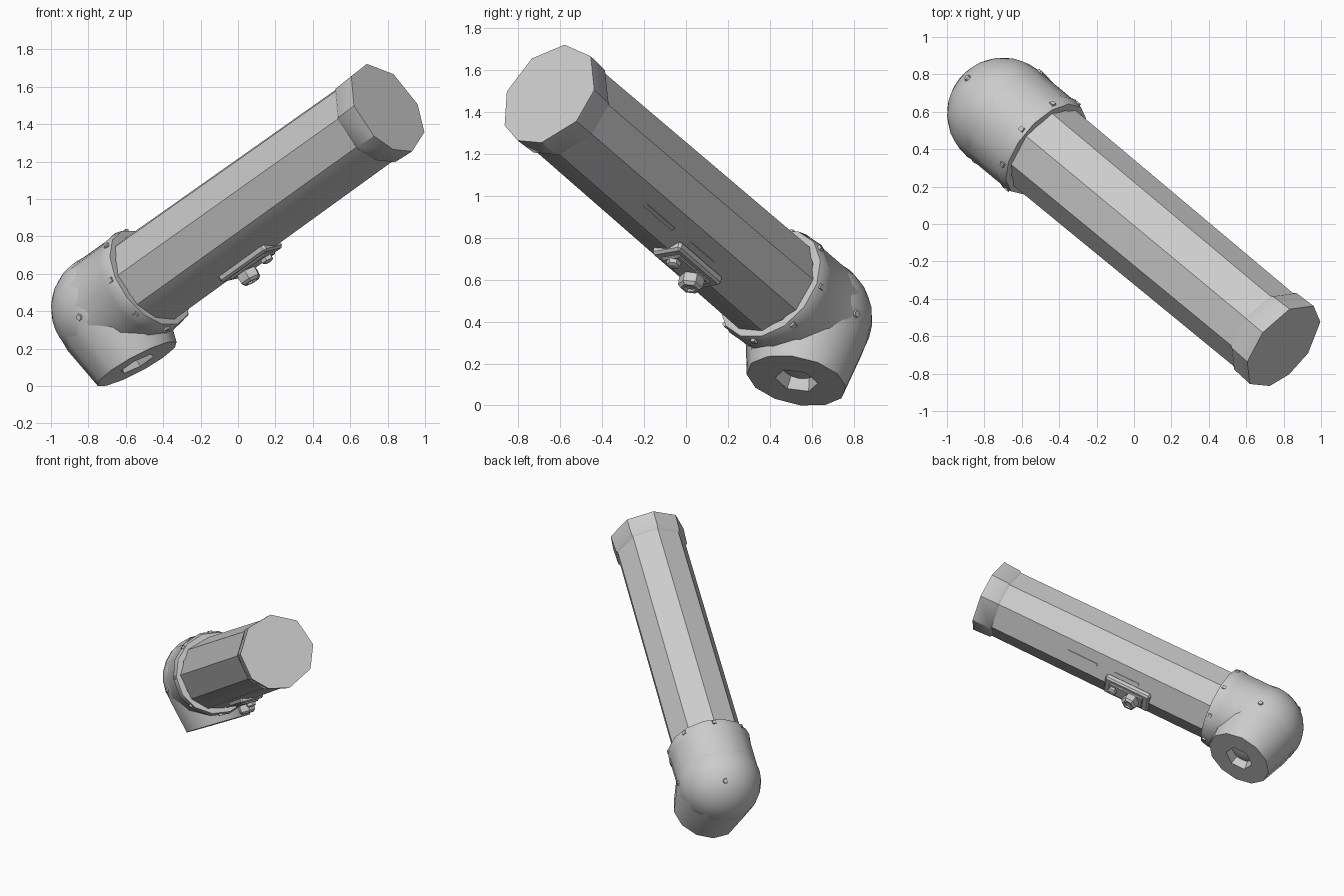
import bpy, bmesh, math
from mathutils import Vector, Matrix

cube = bpy.data.objects.get("Cube")
if cube:
    bpy.data.objects.remove(cube, do_unlink=True)

grey = bpy.data.materials.new("light grey")
grey.use_nodes = True
grey.diffuse_color = (0.6, 0.6, 0.6, 1)
grey.node_tree.nodes["Principled BSDF"].inputs["Base Color"].default_value = (0.6, 0.6, 0.6, 1)

# Frames: the tube runs along AXIS, the outlet and the valve point along DOWN
ELBOW = Vector((-0.70, 0.59, 0.417))
AXIS = Vector((0.675, -0.56, 0.482)).normalized()
SIDE = AXIS.cross(Vector((0, 0, 1))).normalized()
UP = AXIS.cross(SIDE)
DOWN = Vector((0.45, -0.17, -0.87))
DOWN = (DOWN - AXIS * DOWN.dot(AXIS)).normalized()


def frame(origin, z, x=None):
    z = z.normalized()
    x = x or z.orthogonal()
    x = (x - z * x.dot(z)).normalized()
    m = Matrix((x, z.cross(x), z)).transposed().to_4x4()
    m.translation = origin
    return m


def finish(name, bm, matrix, angle=33):
    bmesh.ops.recalc_face_normals(bm, faces=bm.faces)
    bm.transform(matrix)
    mesh = bpy.data.meshes.new(name)
    bm.to_mesh(mesh)
    bm.free()
    mesh.materials.append(grey)
    ob = bpy.data.objects.new(name, mesh)
    bpy.context.collection.objects.link(ob)
    bpy.ops.object.select_all(action='DESELECT')
    ob.select_set(True)
    bpy.context.view_layer.objects.active = ob
    bpy.ops.object.shade_smooth_by_angle(angle=math.radians(angle))
    return ob


def lathe(name, matrix, profile, angles, angle=33):
    """Loft (height, radius) rings; a negative radius makes a hexagonal ring."""
    bm = bmesh.new()
    rings = []
    for z, r in profile:
        ring = []
        for i, a in enumerate(angles):
            k = -r * (math.cos(math.pi / 6) if i % 2 else 1) if r < 0 else r
            ring.append(bm.verts.new((k * math.cos(a), k * math.sin(a), z)))
        rings.append(ring)
    n = len(angles)
    for lo, hi in zip(rings, rings[1:]):
        for i in range(n):
            j = (i + 1) % n
            bm.faces.new((lo[i], lo[j], hi[j], hi[i]))
    bm.faces.new(rings[0])
    bm.faces.new(rings[-1])
    return finish(name, bm, matrix, angle)


def box(name, matrix, size, bevel=0):
    bm = bmesh.new()
    bmesh.ops.create_cube(bm, size=1, matrix=Matrix.Diagonal((*size, 1)))
    if bevel:
        bmesh.ops.bevel(bm, geom=bm.edges[:], offset=bevel, segments=1, affect='EDGES')
    return finish(name, bm, matrix)


def even(n):
    return [2 * math.pi * i / n for i in range(n)]


tube = frame(ELBOW, AXIS, SIDE)
sides = [math.radians(d) for d in (-3, 39, 69, 102, 147, 185, 230, 273, 314)]

# Faceted tube and its wider end cap
lathe("tube_body", tube, [(0.2, 0.262), (2.12, 0.252)], sides)
lathe("end_cap", tube, [(2.07, 0.25), (2.09, 0.264), (2.22, 0.27)], sides)

# Rounded elbow: dome, collar round the tube, outlet with a hexagonal socket
bm = bmesh.new()
bmesh.ops.create_uvsphere(bm, u_segments=24, v_segments=14, radius=0.3)
finish("elbow_dome", bm, tube, 60)
lathe("elbow_collar", tube,
      [(0, 0.297), (0.26, 0.297), (0.29, 0.305), (0.34, 0.292), (0.34, 0.25), (0.3, 0.25)],
      even(14))
lathe("elbow_outlet", frame(ELBOW, DOWN, AXIS),
      [(0, 0.298), (0.1, 0.294), (0.345, 0.242), (0.345, -0.105), (0.26, -0.08)],
      even(12))

# Small rivets on the dome and round the collar
for i, d in enumerate([(-0.15, -0.255, -0.05), (0.2, 0.225, 0.02),
                       (-0.05, -0.01, 0.295), (-0.19, 0.19, 0.13)]):
    d = Vector(d).normalized()
    lathe(f"dome_rivet_{i + 1}", frame(ELBOW + d * 0.29, d), [(0, 0.022), (0.017, 0.016)], even(6))
for i, a in enumerate(even(8)):
    d = SIDE * math.cos(a) + UP * math.sin(a)
    box(f"collar_rivet_{i + 1}", frame(ELBOW + AXIS * 0.31 + d * 0.292, d, AXIS), (0.025, 0.025, 0.025))

# Valve mount under the tube: stepped plate, large hexagonal knob, small knob
def under(t, h):
    return frame(ELBOW + AXIS * t + DOWN * h, DOWN, AXIS)


box("valve_plate", under(0.965, 0.245), (0.36, 0.17, 0.05), 0.012)
box("valve_step", under(0.965, 0.272), (0.27, 0.11, 0.02), 0.006)
lathe("large_knob", under(0.91, 0.26),
      [(0, 0.05), (0.035, 0.062), (0.07, 0.06), (0.085, 0.045), (0.085, 0.03), (0.075, 0.025)],
      even(6))
lathe("small_knob", under(1.065, 0.26), [(0, 0.025), (0.02, 0.036), (0.042, 0.034), (0.05, 0.02)], even(6))

# Thin raised strips on the upper facet
facet = math.radians(124.5)
out = SIDE * math.cos(facet) + UP * math.sin(facet)
for i, (t, length) in enumerate([(1.0, 0.2), (1.36, 0.24)]):
    box(f"facet_strip_{i + 1}", frame(ELBOW + AXIS * t + out * 0.238, out, AXIS), (length, 0.02, 0.009))
